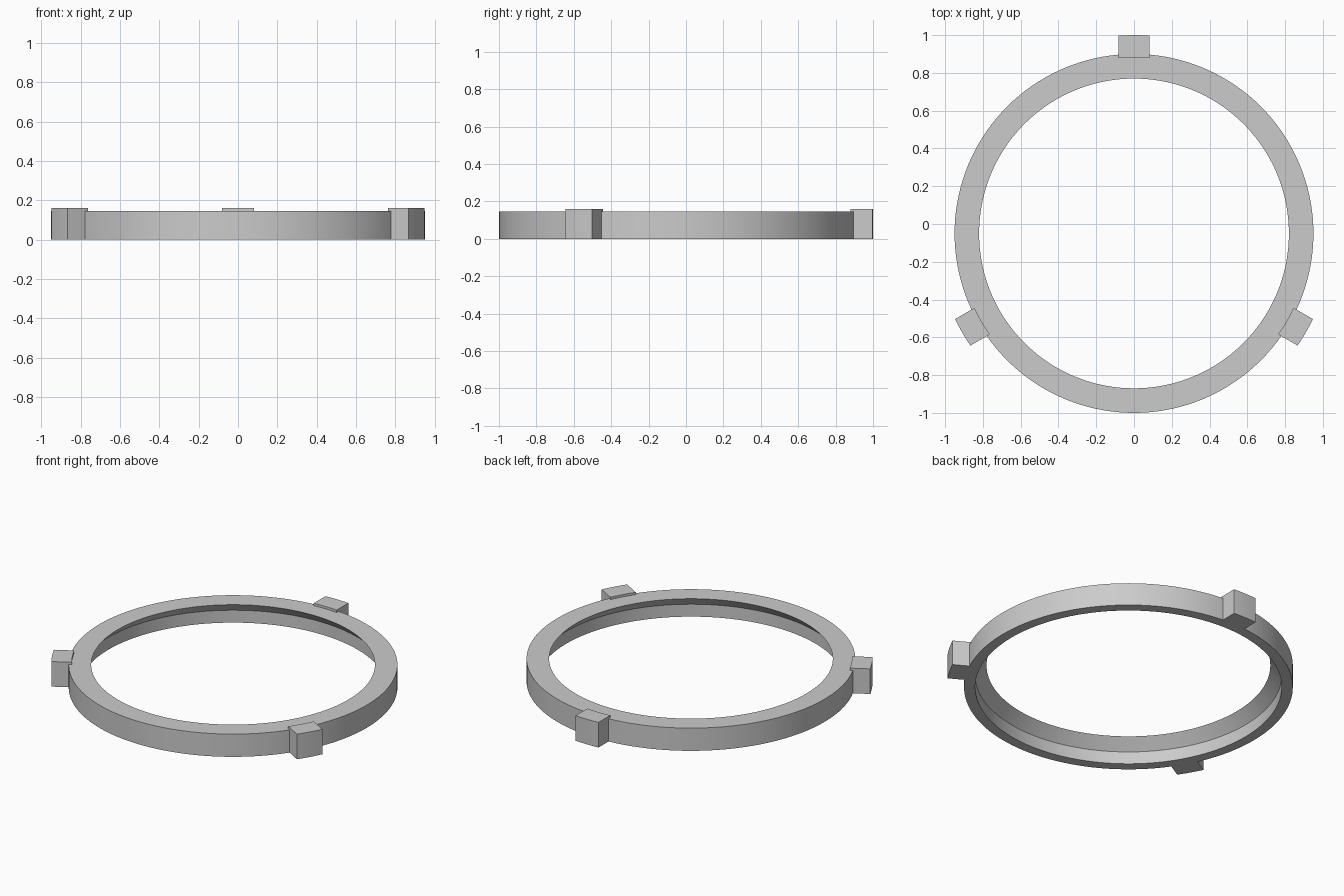
import bpy, bmesh
from math import radians, sqrt, tau
from mathutils import Matrix, Vector

cube = bpy.data.objects.get("Cube")
if cube:
    bpy.data.objects.remove(cube, do_unlink=True)

CENTRE = Vector((0, -0.05, 0))
RING_H, TAB_H = 0.145, 0.16

grey = bpy.data.materials.new("plain_grey")
grey.use_nodes = True
colour = (0.6, 0.6, 0.6, 1)
grey.diffuse_color = colour
grey.node_tree.nodes["Principled BSDF"].inputs["Base Color"].default_value = colour


def make_object(name, bm):
    bmesh.ops.recalc_face_normals(bm, faces=bm.faces[:])
    mesh = bpy.data.meshes.new(name)
    bm.to_mesh(mesh)
    bm.free()
    mesh.materials.append(grey)
    obj = bpy.data.objects.new(name, mesh)
    obj.location = CENTRE
    bpy.context.collection.objects.link(obj)
    bpy.ops.object.select_all(action='DESELECT')
    obj.select_set(True)
    bpy.context.view_layer.objects.active = obj
    bpy.ops.object.shade_smooth_by_angle(angle=radians(25))
    return obj


# Ring: lathed section with a chamfered lip inside the top edge
profile = [(0.95, 0), (0.95, RING_H), (0.82, RING_H), (0.886, 0.079), (0.886, 0)]
bm = bmesh.new()
verts = [bm.verts.new((r, 0, z)) for r, z in profile]
edges = [bm.edges.new((a, b)) for a, b in zip(verts, verts[1:] + verts[:1])]
bmesh.ops.spin(bm, geom=verts + edges, cent=(0, 0, 0), axis=(0, 0, 1),
               angle=tau, steps=144, use_merge=True)
bmesh.ops.remove_doubles(bm, verts=bm.verts[:], dist=1e-5)
make_object("ring", bm)


# Tabs: parallel sides, inner and outer ends curved around the ring centre
def make_tab(name, angle, half_width=0.081, inner=0.932, outer=1.05, steps=6):
    xs = [half_width * (2 * i / steps - 1) for i in range(steps + 1)]
    outline = [(x, sqrt(inner ** 2 - x * x), 0) for x in xs]
    outline += [(x, sqrt(outer ** 2 - x * x), 0) for x in reversed(xs)]
    bm = bmesh.new()
    base = bm.faces.new([bm.verts.new(p) for p in outline])
    top = bmesh.ops.extrude_face_region(bm, geom=[base], use_keep_orig=True)
    moved = [g for g in top["geom"] if isinstance(g, bmesh.types.BMVert)]
    bmesh.ops.translate(bm, verts=moved, vec=(0, 0, TAB_H))
    bmesh.ops.rotate(bm, verts=bm.verts[:], cent=(0, 0, 0),
                     matrix=Matrix.Rotation(radians(angle), 3, 'Z'))
    make_object(name, bm)


for name, angle in (("back_tab", 0), ("right_tab", 120), ("left_tab", 240)):
    make_tab(name, angle)
